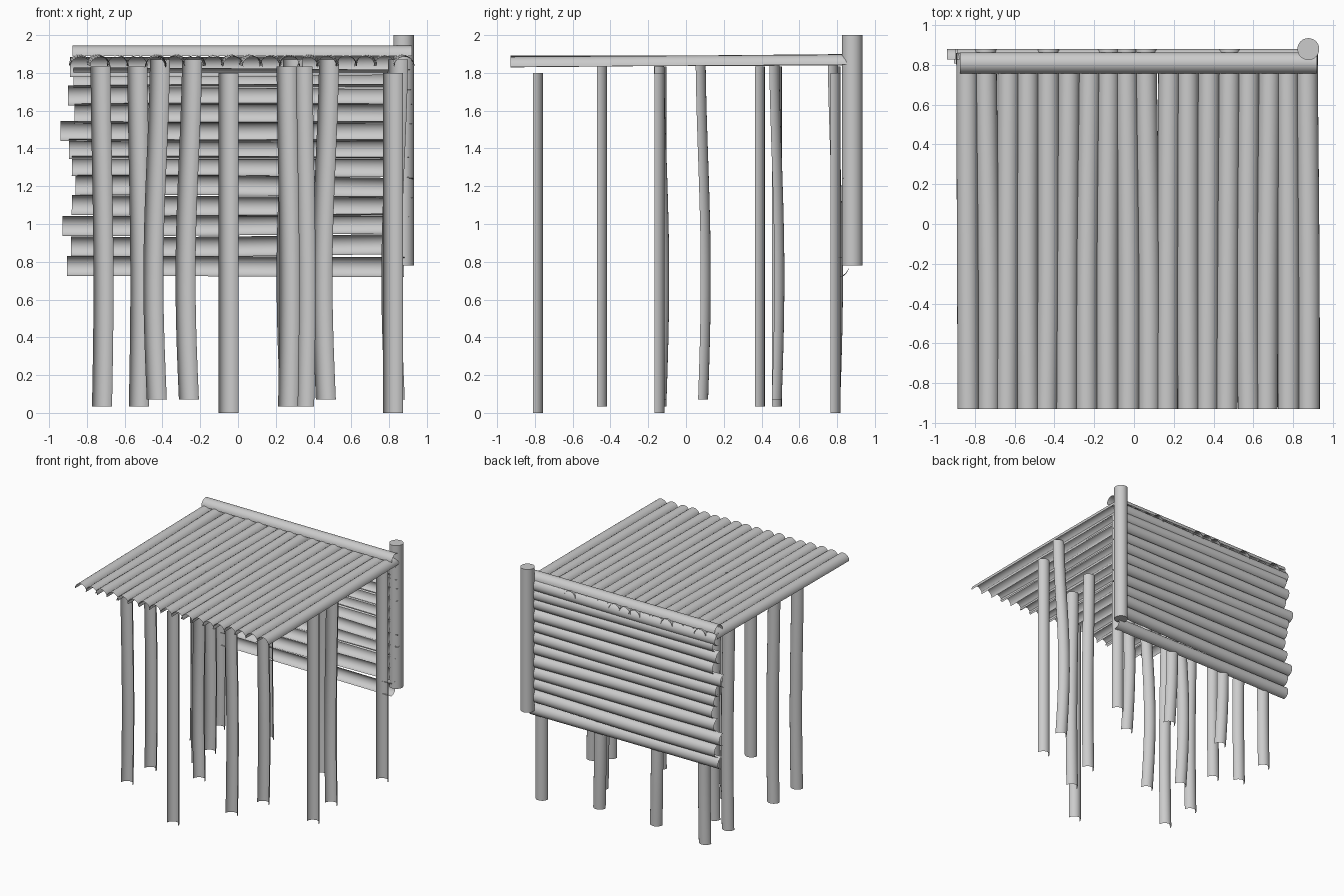
import bpy, bmesh, math, random
from mathutils import Vector

if "Cube" in bpy.data.objects:
    bpy.data.objects.remove(bpy.data.objects["Cube"])
random.seed(4)


def half_log(name, start, end, crown, radius, bow=(0, 0, 0), arc=180, rows=12, cols=12):
    """Open half-round log shell from start to end, bulging toward crown, bent by bow."""
    start, end, crown, bow = Vector(start), Vector(end), Vector(crown), Vector(bow)
    side = (end - start).normalized().cross(crown).normalized()
    bm = bmesh.new()
    grid = []
    for i in range(rows + 1):
        t = i / rows
        c = start.lerp(end, t) + bow * math.sin(math.pi * 1.4 * t)
        row = []
        for j in range(cols + 1):
            a = math.radians(-arc / 2 + arc * j / cols)
            row.append(bm.verts.new(c + (side * math.sin(a) + crown * math.cos(a)) * radius))
        grid.append(row)
    for i in range(rows):
        for j in range(cols):
            bm.faces.new((grid[i][j], grid[i][j + 1], grid[i + 1][j + 1], grid[i + 1][j]))
    bm.normal_update()
    # make sure the bulging side is the outside
    mid = bm.faces[:][cols // 2] if cols else None
    if mid.normal.dot(crown) < 0:
        bmesh.ops.reverse_faces(bm, faces=bm.faces[:])
    me = bpy.data.meshes.new(name)
    bm.to_mesh(me)
    bm.free()
    for p in me.polygons:
        p.use_smooth = True
    ob = bpy.data.objects.new(name, me)
    bpy.context.collection.objects.link(ob)
    return ob


# support posts: x, y, bottom height (hollow side faces the front)
posts = [
    (-0.05, -0.785, 0), (0.82, -0.14, 0), (0.82, 0.79, 0),
    (-0.72, -0.445, .035), (0.265, -0.445, .035), (-0.72, -0.13, .035), (0.35, -0.14, .035),
    (-0.525, 0.39, .035), (-0.72, 0.48, .035), (-0.72, 0.79, .035),
    (-0.26, -0.13, .07), (-0.43, 0.09, .07), (0.83, 0.09, .07),
    (0.465, 0.48, .07), (-0.26, 0.79, .07), (0.275, 0.79, .07),
]
for x, y, z in posts:
    bow = (0, 0, 0) if z == 0 else (0.008, 0, 0) if z < .05 else (-0.018, 0.014, 0)
    half_log("support_post", (x, y - .026, z), (x, y - .026, z + 1.8), (0, 1, 0), .053, bow)

# roof logs running front to back, overlapping side by side
for i in range(18):
    x = -0.837 + i * 0.1008
    dx = random.uniform(-.007, .007)
    dz = random.uniform(-.004, .004)
    half_log("roof_log", (x - dx, -0.93, 1.833 + dz), (x + dx, 0.86 + random.choice((0, 0, .02)), 1.842 - dz),
             (0, 0, 1), .054, (random.uniform(-.005, .005), 0, 0))

# back wall logs: height, left end
wall = [(.775, -.905), (.885, -.885), (.995, -.93), (1.095, -.88), (1.2, -.86), (1.305, -.88),
        (1.395, -.895), (1.49, -.94), (1.585, -.865), (1.685, -.9), (1.77, -.87), (1.835, -.89)]
for z, x in wall:
    dz = random.uniform(-.006, .006)
    y = .828 - (.04 if z < .8 else 0) * .5
    half_log("wall_log", (x, y, z - dz), (x + 1.785, y, z + dz), (0, 1, 0), .053,
             (0, 0, random.uniform(-.006, .006)))

# ridge beam capping the roof and wall
half_log("ridge_beam", (-0.875, .81, 1.89), (0.92, .81, 1.89), (0, 0, 1), .054)

# solid corner post
bpy.ops.mesh.primitive_cylinder_add(vertices=32, radius=.055, depth=1.22, location=(.877, .88, 1.39))
corner = bpy.context.object
corner.name = "corner_post"
bpy.ops.object.shade_smooth_by_angle()
